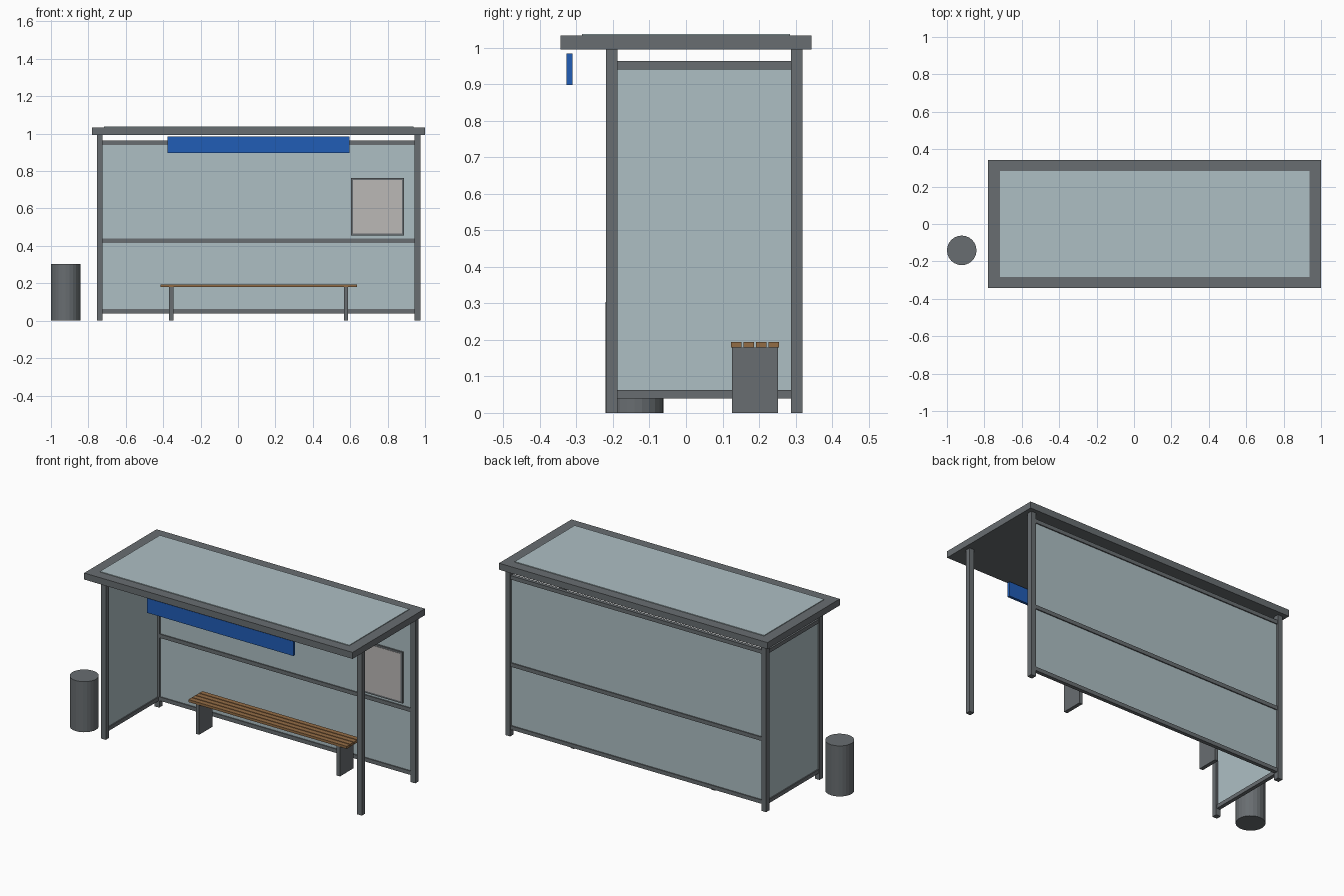
import bpy

if "Cube" in bpy.data.objects:
    bpy.data.objects.remove(bpy.data.objects["Cube"])


def material(name, rgb):
    m = bpy.data.materials.new(name)
    m.diffuse_color = (*rgb, 1)
    m.use_nodes = True
    m.node_tree.nodes["Principled BSDF"].inputs["Base Color"].default_value = m.diffuse_color
    return m


metal = material("dark_metal", (0.14, 0.155, 0.165))
glass = material("pale_glass", (0.42, 0.52, 0.55))
wood = material("wood", (0.29, 0.15, 0.06))
blue = material("blue_panel", (0.015, 0.11, 0.47))
paper = material("paper", (0.5, 0.48, 0.47))


def box(name, x, y, z, mat):
    """Box spanning the (min, max) pairs x, y, z."""
    spans = (x, y, z)
    bpy.ops.mesh.primitive_cube_add(size=1, location=[(a + b) / 2 for a, b in spans])
    ob = bpy.context.object
    ob.name = name
    ob.scale = [b - a for a, b in spans]
    bpy.ops.object.transform_apply(location=False, rotation=False, scale=True)
    ob.data.materials.append(mat)
    return ob


def around(c, width):
    return (c - width / 2, c + width / 2)


CX = 0.11                      # shelter centre line
LEFT, RIGHT = -0.739, 0.959    # post axes
FRONT, BACK = -0.203, 0.303
POST = 0.031

# Corner posts
for side, x in (("left", LEFT), ("right", RIGHT)):
    for end, y in (("front", FRONT), ("back", BACK)):
        box(f"{end}_{side}_post", around(x, POST), around(y, POST), (0, 0.995), metal)

# Roof slab with a glazed inset on top
box("roof_slab", (-0.78, 1.0), (-0.343, 0.343), (0.994, 1.033), metal)
box("roof_glass", (-0.717, 0.937), (-0.284, 0.284), (1.02, 1.037), glass)

# Back wall and left end wall: glass with rails between the posts
back_x = (LEFT + POST / 2, RIGHT - POST / 2)
side_y = (FRONT + POST / 2, BACK - POST / 2)
box("back_glass", back_x, around(BACK, 0.009), (0.05, 0.951), glass)
box("side_glass", around(LEFT, 0.009), side_y, (0.05, 0.951), glass)
for label, z in (("bottom", 0.051), ("middle", 0.428), ("top", 0.951)):
    box(f"back_{label}_rail", back_x, around(BACK, 0.022), around(z, 0.023), metal)
    if label != "middle":
        box(f"side_{label}_rail", around(LEFT, 0.022), side_y, around(z, 0.023), metal)

# Timetable board on the back wall
box("timetable_frame", (0.603, 0.888), (0.289, 0.299), (0.455, 0.762), metal)
box("timetable_sheet", (0.614, 0.877), (0.2875, 0.291), (0.466, 0.751), paper)

# Blue sign hanging under the front roof edge
box("sign_panel", around(CX, 0.972), (-0.327, -0.311), (0.897, 0.984), blue)

# Bench: four slats on two plate legs
for i in range(4):
    y = 0.189 + (i - 1.5) * 0.0342
    box(f"bench_slat_{i + 1}", around(CX, 1.05), around(y, 0.029), (0.179, 0.194), wood)
for side, s in (("left", -1), ("right", 1)):
    box(f"bench_{side}_leg", around(CX + s * 0.467, 0.022), (0.126, 0.252), (0, 0.179), metal)

# Litter bin beside the shelter
bpy.ops.mesh.primitive_cylinder_add(vertices=24, radius=0.079, depth=0.303,
                                    location=(-0.921, -0.141, 0.1515))
litter_bin = bpy.context.object
litter_bin.name = "litter_bin"
litter_bin.data.materials.append(metal)
